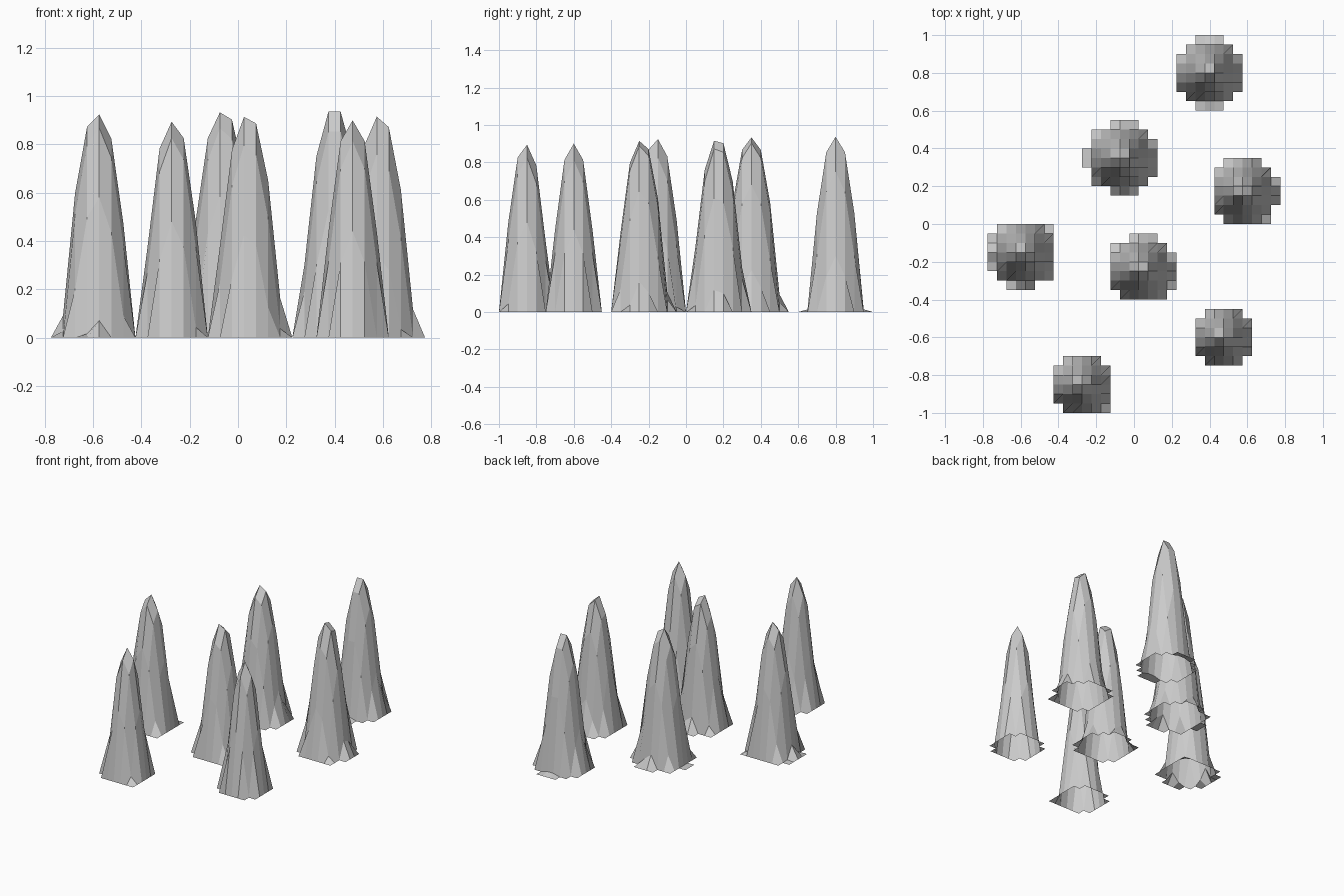
import bpy, bmesh, math

if "Cube" in bpy.data.objects:
    bpy.data.objects.remove(bpy.data.objects["Cube"])

STEP = 0.05  # cell size of the height grid

# spike centres: x, y, height, base radius
SPIKES = [
    (0.40, 0.80, 0.95, 0.1545),
    (-0.063, 0.35, 0.935, 0.1622),
    (0.585, 0.17, 0.925, 0.155),
    (-0.582, -0.155, 0.925, 0.154),
    (0.04, -0.24, 0.92, 0.153),
    (0.475, -0.60, 0.90, 0.141),
    (-0.27, -0.855, 0.895, 0.140),
]


def height(x, y, spike):
    """Rounded tip, steep flank, small flare at the foot."""
    cx, cy, h, radius = spike
    t = math.hypot(x - cx, y - cy) / radius
    return h * (1 - t ** 2.5) ** 1.3 if t < 1 else 0.0


def make_spike(name, spike):
    """Raise a square grid patch and drop the cells that stay on the ground."""
    ox = round((spike[0] - 0.025) / STEP) * STEP + 0.025
    oy = round(spike[1] / STEP) * STEP
    n = 5
    bm = bmesh.new()
    rows = []
    for j in range(-n, n + 1):
        y = oy + j * STEP
        rows.append([bm.verts.new((ox + i * STEP, y, height(ox + i * STEP, y, spike)))
                     for i in range(-n, n + 1)])
    for j in range(2 * n):
        for i in range(2 * n):
            cell = (rows[j][i], rows[j][i + 1], rows[j + 1][i + 1], rows[j + 1][i])
            if max(v.co.z for v in cell) > 0:
                bm.faces.new(cell)
    bmesh.ops.delete(bm, geom=[v for v in bm.verts if not v.link_faces], context='VERTS')
    mesh = bpy.data.meshes.new(name)
    bm.to_mesh(mesh)
    bm.free()
    bpy.context.collection.objects.link(bpy.data.objects.new(name, mesh))


# seven separate spikes
for k, s in enumerate(SPIKES, 1):
    make_spike(f"spike_{k}", s)
